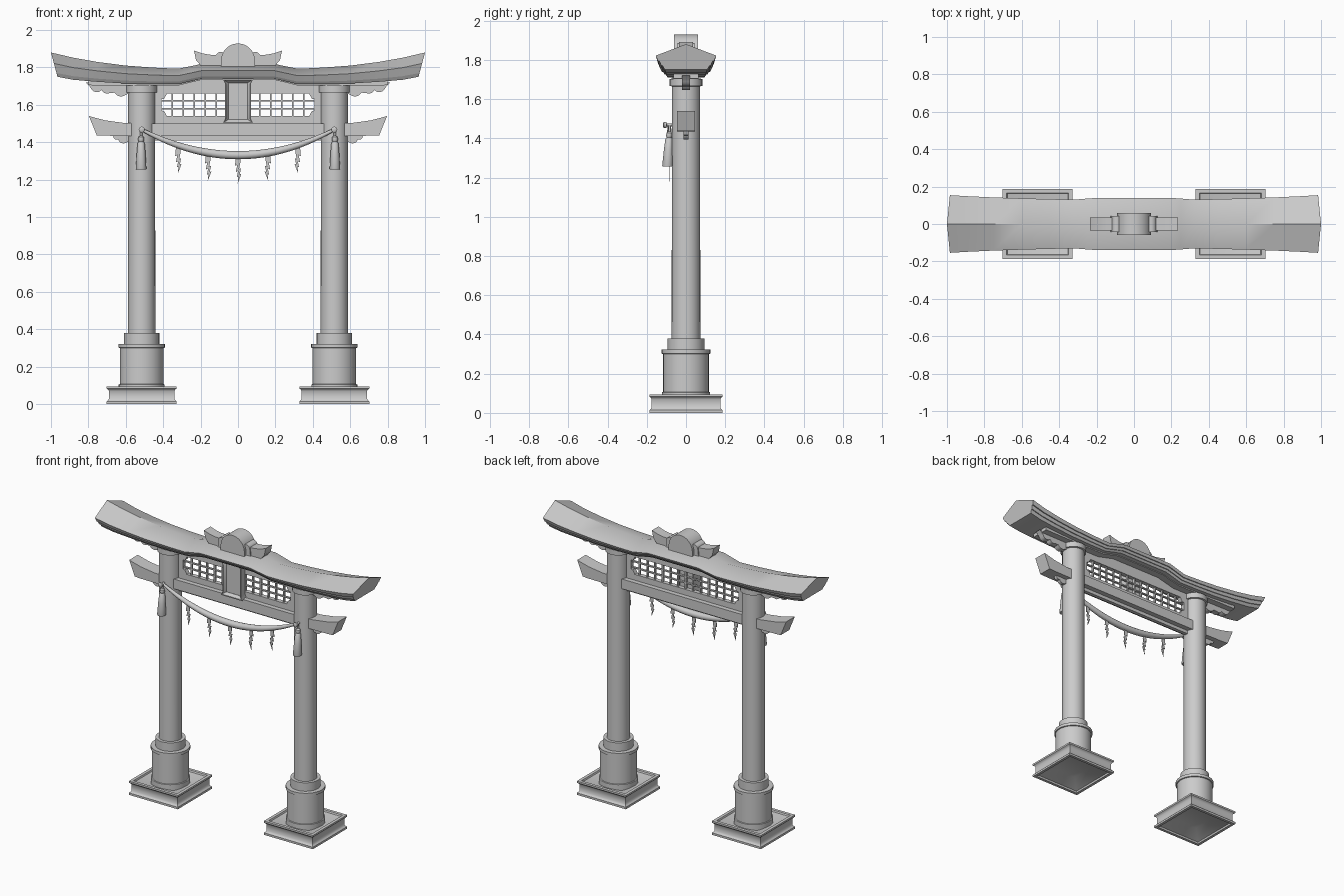
import bpy, bmesh, math
from mathutils import Vector, Matrix

cube = bpy.data.objects.get("Cube")
if cube:
    bpy.data.objects.remove(cube, do_unlink=True)

stone = bpy.data.materials.new("stone_grey")
stone.use_nodes = True
GREY = (0.6, 0.6, 0.6, 1)
stone.diffuse_color = GREY
stone.node_tree.nodes["Principled BSDF"].inputs["Base Color"].default_value = GREY


def finish(name, bm):
    bmesh.ops.recalc_face_normals(bm, faces=bm.faces)
    mesh = bpy.data.meshes.new(name)
    bm.to_mesh(mesh)
    bm.free()
    mesh.materials.append(stone)
    obj = bpy.data.objects.new(name, mesh)
    bpy.context.collection.objects.link(obj)
    bpy.ops.object.select_all(action='DESELECT')
    obj.select_set(True)
    bpy.context.view_layer.objects.active = obj
    bpy.ops.object.shade_smooth_by_angle(angle=math.radians(35))
    return obj


def loft(name, rings, caps=True, loop=False):
    """Skin a list of equal closed rings."""
    bm = bmesh.new()
    vs = [[bm.verts.new(p) for p in r] for r in rings]
    n = len(vs[0])
    pairs = list(zip(vs, vs[1:])) + ([(vs[-1], vs[0])] if loop else [])
    for a, b in pairs:
        for i in range(n):
            j = (i + 1) % n
            bm.faces.new((a[i], a[j], b[j], b[i]))
    if caps and not loop:
        bm.faces.new(vs[0])
        bm.faces.new(vs[-1])
    return finish(name, bm)


def prism(name, outline, y0, y1):
    """Extrude an x-z outline from y0 to y1."""
    return loft(name, [[(x, y, z) for x, z in outline] for y in (y0, y1)])


def box(name, x0, x1, y0, y1, z0, z1):
    return prism(name, [(x0, z0), (x1, z0), (x1, z1), (x0, z1)], y0, y1)


def circle(cx, cy, z, r, n=32):
    return [(cx + r * math.cos(2 * math.pi * i / n), cy + r * math.sin(2 * math.pi * i / n), z)
            for i in range(n)]


def square(cx, h, z):
    return [(cx + h * a, h * b, z) for a, b in ((-1, -1), (1, -1), (1, 1), (-1, 1))]


def arc(cx, cz, r, a0, a1, n=10):
    return [(cx + r * math.cos(math.radians(a0 + (a1 - a0) * i / n)),
             cz + r * math.sin(math.radians(a0 + (a1 - a0) * i / n))) for i in range(n + 1)]


def both(half):
    """Mirror stations given from the centre outwards."""
    return [(-s[0], *s[1:]) for s in reversed(half)] + half


# Roof: swept profile, curved up at the ends and raised in the middle
PROFILE = [(0, 0), (1, .45), (.93, .66), (.88, .66), (.82, .84), (.78, .84), (.7, 1)]
PROFILE += [(-y, d) for y, d in reversed(PROFILE[1:])]
ROOF = [(.19, 1.82, .14, .08), (.25, 1.807, .136, .08), (.32, 1.793, .13, .082), (.45, 1.799, .133, .088),
        (.6, 1.81, .137, .096), (.75, 1.829, .142, .106), (.88, 1.852, .148, .118), (1, 1.88, .154, .13)]
loft("roof", [[(x * (1 - (.035 * d if abs(x) == 1 else 0)), y * w, z - d * t) for y, d in PROFILE]
              for x, z, w, t in both(ROOF)])

# Beam under the roof
UNDER = [(.19, 1.735, 1.77), (.32, 1.703, 1.74), (.6, 1.703, 1.735), (.8, 1.705, 1.75)]
loft("upper_beam", [[(x, -.065, b), (x, .065, b), (x, .065, t), (x, -.065, t)] for x, b, t in both(UNDER)])

# Ridge ornament
prism("ridge_disc", arc(0, 1.838, .09, 0, 180, 24) + [(-.09, 1.80), (.09, 1.80)], -.06, .06)
for s, side in ((1, "left"), (-1, "right")):
    prism("ridge_scroll_" + side, [(s * x, z) for x, z in
          arc(.092, 1.855, .028, 0, 180, 8) + [(.07, 1.81), (.125, 1.81)]], -.043, .043)
    prism("ridge_wing_" + side, [(s * x, z) for x, z in
          [(.05, 1.80), (.19, 1.80), (.225, 1.84), (.235, 1.89), (.19, 1.875), (.15, 1.868), (.05, 1.865)]],
          -.035, .035)

# Lattice panel with a scalloped opening
CZ = 1.6
edge = [(.41, CZ), (.41, CZ + .03), (.395, CZ + .033), (.38, CZ + .06)]
for s, part in ((1, "top"), (-1, "bottom")):
    half = edge + [(-x, z) for x, z in reversed(edge)]
    outer = [(-.46, CZ), (-.46, CZ + .14), (.46, CZ + .14), (.46, CZ)]
    if s < 0:
        half = [(x, 2 * CZ - z) for x, z in half]
        outer = [(x, 2 * CZ - z) for x, z in outer]
    prism("panel_" + part, half + outer, -.015, .015)
for k in range(-6, 7):
    box("lattice_upright", k * .0585 - .004, k * .0585 + .004, -.008, .008, CZ - .065, CZ + .065)
for k in (-1, 1):
    box("lattice_rail", -.415, .415, -.007, .007, CZ + k * .021 - .004, CZ + k * .021 + .004)

# Plaque: flared frame around a flat board
box("plaque_board", -.056, .056, -.05, -.012, 1.515, 1.73)


def flared(w, h, pinch, y):
    return [(sx * (w - pinch * (1 - abs(t))), y, 1.62 + t * h)
            for sx, ts in ((-1, (-1, -.8, .8, 1)), (1, (1, .8, -.8, -1))) for t in ts]


loft("plaque_frame", [flared(.07, .112, .04, -.012), flared(.082, .12, .06, -.07),
                      flared(.075, .113, .06, -.07), flared(.052, .098, 0, -.052)], loop=True)

# Lower beam with upswept ends, and the thin strip beneath
LOWER = [(.44, 1.433, 1.5, .44), (.6, 1.434, 1.502, .6), (.7, 1.435, 1.517, .71), (.755, 1.437, 1.54, .797)]
loft("lower_beam", [[(x, -.047, b), (x, .047, b), (math.copysign(tx, x), .047, t),
                     (math.copysign(tx, x), -.047, t)] for x, b, t, tx in both(LOWER)])
box("lower_strip", -.46, .46, -.012, .012, 1.41, 1.44)

POST_X = .515
BASE = [(.08, .05), (.165, .012), (.168, 0), (.187, 0), (.187, .014), (.18, .02), (.175, .028),
        (.175, .07), (.18, .078), (.187, .083), (.187, .095), (.166, .095), (.162, .085), (.08, .062)]
POST = [(.1, .055), (.123, .06), (.123, .105), (.117, .107), (.117, .3), (.124, .302), (.124, .322),
        (.094, .322), (.094, .38), (.073, .38), (.072, 1.665), (.083, 1.667), (.083, 1.703), (.06, 1.705)]

for s, side in ((1, "left"), (-1, "right")):
    px = s * POST_X
    # Hollow moulded plinth and turned post
    loft("plinth_" + side, [square(px, h, z) for h, z in BASE])
    loft("post_" + side, [circle(px, 0, z, r) for r, z in POST])

    # Scrolled brackets outside the post
    upper = ([(.56, 1.72), (.815, 1.72), (.795, 1.7)] + arc(.755, 1.703, .035, -20, -130, 5)
             + arc(.70, 1.69, .03, -20, -120, 5) + arc(.625, 1.685, .04, -30, -130, 6) + [(.56, 1.67)])
    prism("upper_bracket_" + side, [(s * x, z) for x, z in upper], -.02, .02)
    lower = [(.56, 1.445), (.675, 1.445)] + arc(.65, 1.43, .016, 0, -100, 4) \
        + arc(.612, 1.424, .03, -20, -130, 6) + [(.56, 1.41)]
    prism("lower_bracket_" + side, [(s * x, z) for x, z in lower], -.012, .012)

    # Peg and tassel
    peg = [(.007, -.06), (.007, -.098), (.016, -.1), (.016, -.113), (.009, -.117)]
    loft("peg_" + side, [[(px + a - px, y, 1.468 + b) for a, b, _ in circle(px, 0, 0, r, 14)] for r, y in peg])
    tassel = [(.004, 1.465), (.005, 1.435), (.014, 1.428), (.016, 1.412), (.012, 1.405), (.019, 1.395),
              (.024, 1.34), (.029, 1.26), (.027, 1.255)]
    loft("tassel_" + side, [circle(px + s * .003, -.083 - (1.465 - z) * .05, z, r * .9 + .002, 16)
                            for r, z in tassel])


# Sagging rope, thick in the middle
def rope_z(x):
    return 1.331 + .137 * (abs(x) / POST_X) ** 2


rings = []
for i in range(33):
    x = -POST_X + 2 * POST_X * i / 32
    r = .008 + .014 * (1 - (x / POST_X) ** 2)
    slope = math.atan(2 * .137 * x / POST_X ** 2)
    turn = Matrix.Rotation(-slope, 3, 'Y')
    rings.append([Vector((x, -.085, rope_z(x))) + turn @ Vector((0, a, b)) for a, b, _ in circle(0, 0, 0, r, 12)])
loft("rope", rings)

# Zigzag paper streamers
ZIG = [(-.012, 0), (-.016, -.045), (-.004, -.04), (-.012, -.078), (0, -.073), (-.006, -.105), (.002, -.102),
       (-.002, -.14), (.018, -.088), (.009, -.091), (.016, -.058), (.006, -.061), (.013, -.025), (.012, 0)]
for x in (-.32, -.16, 0, .16, .32):
    m = -1 if x > 0 else 1
    prism("streamer", [(x + m * a, rope_z(x) - .012 + b) for a, b in ZIG], -.087, -.083)
